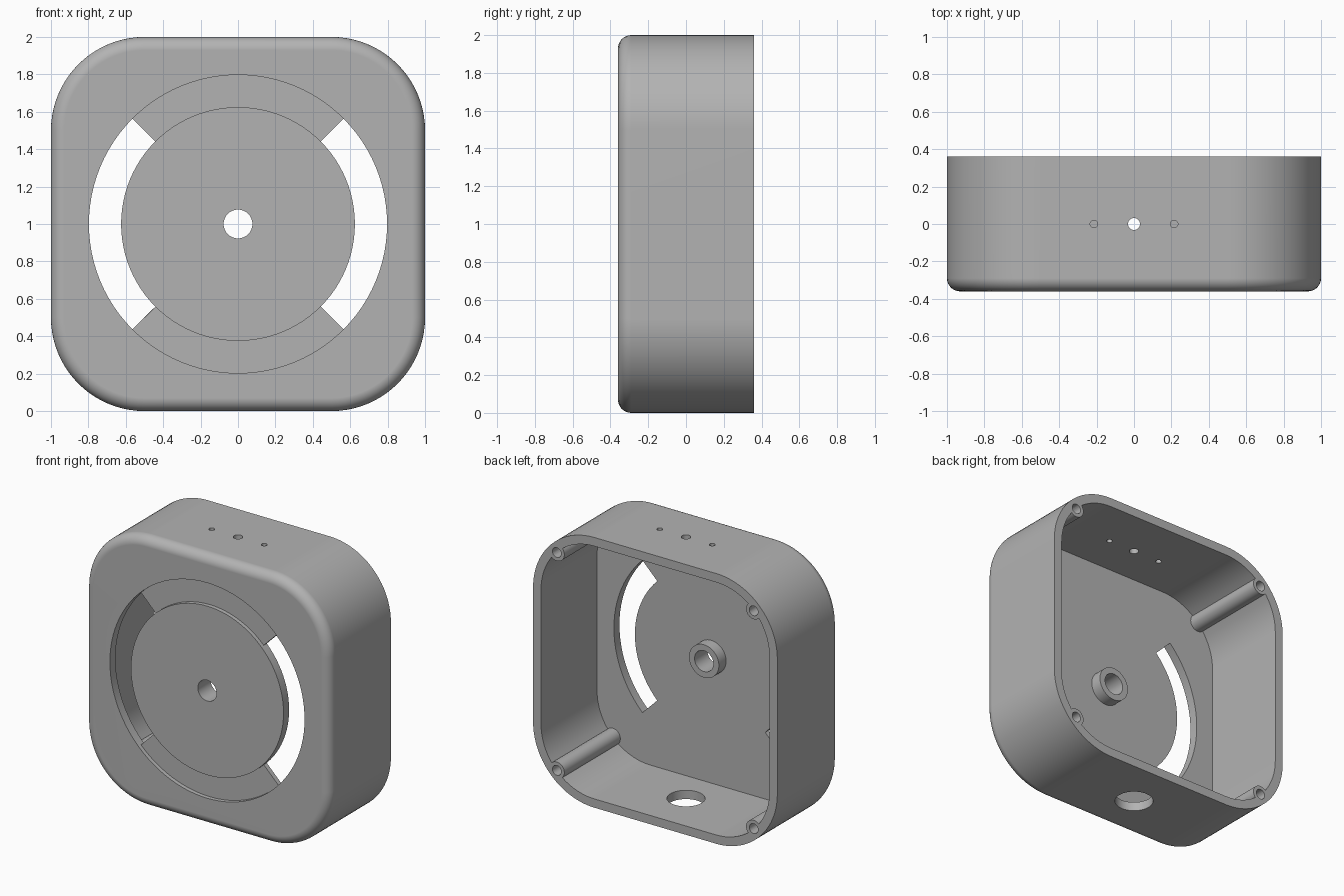
import bpy, bmesh
from math import sin, cos, pi, radians

scene_cube = bpy.data.objects.get("Cube")
if scene_cube:
    bpy.data.objects.remove(scene_cube)

FRONT, BACK, MID = -0.36, 0.36, 1.0
WALL, FILLET, CORNER = 0.065, 0.07, 0.5
FLOOR = FRONT + WALL
GROOVE = FRONT + 0.03
R_IN, R_OUT = 0.625, 0.797

grey = bpy.data.materials.new("plain grey")
grey.use_nodes = True
colour = (0.45, 0.45, 0.45, 1)
grey.diffuse_color = colour
grey.node_tree.nodes["Principled BSDF"].inputs["Base Color"].default_value = colour


def loft(name, rings, closed=False):
    """Skin a solid through (y, outline) rings; closed joins last to first."""
    bm = bmesh.new()
    loops = [[bm.verts.new((x, y, z + MID)) for x, z in pts] for y, pts in rings]
    pairs = list(zip(loops, loops[1:]))
    if closed:
        pairs.append((loops[-1], loops[0]))
    else:
        bm.faces.new(loops[0])
        bm.faces.new(loops[-1])
    for a, b in pairs:
        for i in range(len(a)):
            j = (i + 1) % len(a)
            bm.faces.new((a[i], a[j], b[j], b[i]))
    bmesh.ops.recalc_face_normals(bm, faces=bm.faces)
    mesh = bpy.data.meshes.new(name)
    bm.to_mesh(mesh)
    bm.free()
    obj = bpy.data.objects.new(name, mesh)
    bpy.context.collection.objects.link(obj)
    mesh.materials.append(grey)
    return obj


def arc(r, start, end, n, cx=0, cz=0):
    steps = [radians(start + (end - start) * i / n) for i in range(n + 1)]
    return [(cx + r * cos(t), cz + r * sin(t)) for t in steps]


def circle(r, n=48, cx=0, cz=0):
    return arc(r, 0, 360, n, cx, cz)[:-1]


def rounded_square(inset, n=20):
    c = 1 - CORNER
    pts = []
    for k, (sx, sz) in enumerate([(1, 1), (-1, 1), (-1, -1), (1, -1)]):
        pts += arc(CORNER - inset, k * 90, k * 90 + 90, n, sx * c, sz * c)
    return pts


def rod(name, r, y0, y1, cx=0, cz=0, n=48):
    pts = circle(r, n, cx, cz)
    return loft(name, [(y0, pts), (y1, pts)])


def upright_rod(name, r, x, z, n=32):
    bpy.ops.mesh.primitive_cylinder_add(vertices=n, radius=r, depth=0.3, location=(x, 0, z))
    obj = bpy.context.object
    obj.name = name
    return obj


def combine(target, tool, operation):
    tool.hide_render = True
    mod = target.modifiers.new(tool.name, 'BOOLEAN')
    mod.operation, mod.object, mod.solver = operation, tool, 'EXACT'
    bpy.context.view_layer.objects.active = target
    bpy.ops.object.modifier_apply(modifier=mod.name)
    bpy.data.objects.remove(tool)


# Hollow housing, open at the back, with a rounded front edge
rings = []
for i in range(9):
    t = i / 8 * pi / 2
    rings.append((FRONT + FILLET * (1 - cos(t)), rounded_square(FILLET * (1 - sin(t)))))
rings += [(BACK, rounded_square(0)), (BACK, rounded_square(WALL)), (FLOOR, rounded_square(WALL))]
housing = loft("housing", rings)

# Corner screw posts and the centre boss
corners = [(sx * 0.806, sz * 0.806) for sx in (-1, 1) for sz in (-1, 1)]
for x, z in corners:
    combine(housing, rod("screw_post", 0.062, FLOOR - 0.02, BACK, x, z, 32), 'UNION')
combine(housing, rod("centre_boss", 0.122, FLOOR - 0.02, FLOOR + 0.085), 'UNION')

# Screw holes and the centre bore
for x, z in corners:
    combine(housing, rod("screw_hole", 0.036, BACK - 0.5, BACK + 0.1, x, z, 24), 'DIFFERENCE')
combine(housing, rod("centre_bore", 0.077, FRONT - 0.1, 0), 'DIFFERENCE')

# Shallow ring groove on the front
inner, outer = circle(R_IN, 96), circle(R_OUT, 96)
front_cut = FRONT - 0.1
groove = loft("ring_groove", [(front_cut, inner), (front_cut, outer),
                              (GROOVE, outer), (GROOVE, inner)], closed=True)
combine(housing, groove, 'DIFFERENCE')

# Curved slots through the left and right of the groove
for start in (-45, 135):
    pts = arc(R_OUT, start, start + 90, 24) + arc(R_IN, start + 90, start, 24)
    slot = loft("side_slot", [(front_cut, pts), (FLOOR + 0.1, pts)])
    combine(housing, slot, 'DIFFERENCE')

# Three small holes in the top, one large hole in the bottom
for x, r in ((-0.215, 0.02), (0, 0.032), (0.215, 0.02)):
    combine(housing, upright_rod("top_hole", r, x, 2), 'DIFFERENCE')
combine(housing, upright_rod("bottom_hole", 0.128, 0, 0, 48), 'DIFFERENCE')

# One material, smooth curves with crisp edges
housing.data.materials.clear()
housing.data.materials.append(grey)
for face in housing.data.polygons:
    face.material_index = 0
bpy.ops.object.select_all(action='DESELECT')
housing.select_set(True)
bpy.context.view_layer.objects.active = housing
bpy.ops.object.shade_smooth_by_angle(angle=radians(30))
normals = housing.modifiers.new("weighted_normals", 'WEIGHTED_NORMAL')
normals.keep_sharp = True
